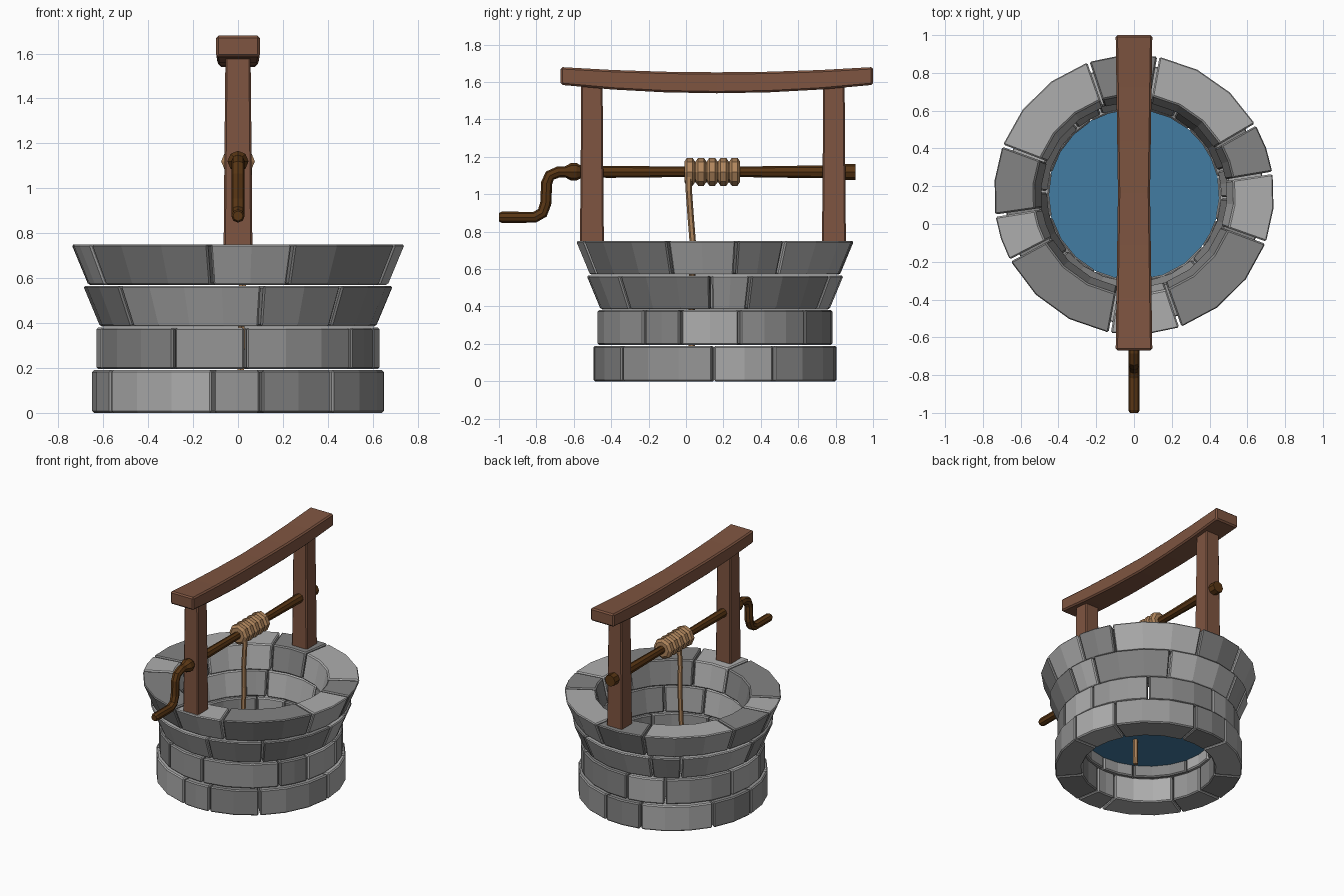
import bpy, bmesh, math
from mathutils import Vector

if "Cube" in bpy.data.objects:
    bpy.data.objects.remove(bpy.data.objects["Cube"])

CY = 0.155  # well centre in y


def mat(name, r, g, b):
    m = bpy.data.materials.new(name)
    m.diffuse_color = (r, g, b, 1)
    m.use_nodes = True
    m.node_tree.nodes["Principled BSDF"].inputs["Base Color"].default_value = m.diffuse_color
    return m


LIGHT = mat("light_stone", 0.42, 0.42, 0.42)
MID = mat("mid_stone", 0.30, 0.30, 0.30)
DARK = mat("dark_stone", 0.23, 0.23, 0.23)
WOOD = mat("timber", 0.21, 0.09, 0.052)
DARKWOOD = mat("dark_wood", 0.10, 0.037, 0.007)
ROPE = mat("rope", 0.44, 0.24, 0.11)
WATER = mat("water", 0.055, 0.20, 0.36)


def finish(bm, name, mats, bevel=0):
    bmesh.ops.recalc_face_normals(bm, faces=bm.faces)
    me = bpy.data.meshes.new(name)
    bm.to_mesh(me)
    bm.free()
    for m in mats:
        me.materials.append(m)
    ob = bpy.data.objects.new(name, me)
    bpy.context.collection.objects.link(ob)
    if bevel:
        b = ob.modifiers.new("bevel", "BEVEL")
        b.width, b.segments = bevel, 1
        b.limit_method = "ANGLE"
        b.angle_limit = math.radians(35)
    return ob


def loft(bm, sections, mi=0):
    """Skin a list of equal-length closed cross-sections and cap both ends."""
    rows = [[bm.verts.new(p) for p in s] for s in sections]
    n = len(rows[0])
    faces = [bm.faces.new(rows[0]), bm.faces.new(rows[-1])]
    for a, b in zip(rows, rows[1:]):
        for i in range(n):
            j = (i + 1) % n
            faces.append(bm.faces.new((a[i], a[j], b[j], b[i])))
    for f in faces:
        f.material_index = mi


def stone_ring(name, z0, z1, out0, out1, in0, in1, joints, shades):
    """Course of separate stones between the given joint angles."""
    bm = bmesh.new()
    for k, a in enumerate(joints):
        b = joints[(k + 1) % len(joints)]
        if b < a:
            b += 360
        a, b = a + 0.5, b - 0.5
        n = max(2, math.ceil((b - a) / 17))
        secs = []
        for i in range(n + 1):
            t = math.radians(a + (b - a) * i / n)
            c, s = math.cos(t), math.sin(t)
            secs.append([(r * c, CY + r * s, z) for r, z in
                         ((out0, z0), (out1, z1), (in1, z1), (in0, z0))])
        loft(bm, secs, int(shades[k]))
    finish(bm, name, [LIGHT, MID, DARK], 0.008)


def tube(name, pts, m, sides=8):
    """Faceted tube through (x, y, z, radius) points."""
    cu = bpy.data.curves.new(name, "CURVE")
    cu.dimensions = "3D"
    cu.bevel_depth = 1
    cu.bevel_resolution = (sides - 4) // 2
    cu.use_fill_caps = True
    sp = cu.splines.new("POLY")
    sp.points.add(len(pts) - 1)
    for p, (x, y, z, r) in zip(sp.points, pts):
        p.co = (x, y, z, 1)
        p.radius = r
    sp.use_smooth = False
    cu.materials.append(m)
    ob = bpy.data.objects.new(name, cu)
    bpy.context.collection.objects.link(ob)
    bpy.ops.object.select_all(action="DESELECT")
    ob.select_set(True)
    bpy.context.view_layer.objects.active = ob
    bpy.ops.object.convert(target="MESH")
    for p in bpy.context.object.data.polygons:
        p.use_smooth = False


# stone courses, bottom to top
stone_ring("base_course", 0, 0.19, 0.65, 0.65, 0.46, 0.46,
           [29, 80, 105, 150, 180, 209, 260, 279, 310, 359], "1202101210")
stone_ring("second_course", 0.195, 0.38, 0.63, 0.63, 0.45, 0.45,
           [12, 50, 95, 120, 165, 195, 243, 273, 323, 343], "1201021120")
stone_ring("third_course", 0.385, 0.565, 0.615, 0.69, 0.46, 0.50,
           [16, 63, 112, 130, 178, 220, 279, 312, 358], "201020120")
stone_ring("rim_course", 0.57, 0.75, 0.67, 0.745, 0.49, 0.53,
           [9, 30, 80, 109, 159.5, 188.6, 208, 260, 289.3, 340], "2020202020")

# water surface
bm = bmesh.new()
bmesh.ops.create_circle(bm, cap_ends=True, segments=24, radius=0.455)
bmesh.ops.translate(bm, verts=bm.verts, vec=(0, CY, 0.28))
finish(bm, "water", [WATER])

# tapered posts
for name, y in (("front_post", -0.503), ("back_post", 0.791)):
    bm = bmesh.new()
    loft(bm, [[(sx * w, y + sy * d, z) for sx, sy in
               ((-1, -1), (1, -1), (1, 1), (-1, 1))]
              for z, w, d in ((0.74, 0.064, 0.064), (1.2, 0.06, 0.06), (1.59, 0.056, 0.057))])
    finish(bm, name, [WOOD], 0.008)

# sagging top beam
bm = bmesh.new()
secs = []
for i in range(7):
    t = -1 + i / 3
    y = 0.165 + 0.835 * t
    top, bot, w = 1.652 + 0.028 * t * t, 1.54 + 0.045 * t * t, 0.085 + 0.012 * abs(t)
    secs.append([(-w, y, bot), (w, y, bot), (w, y, top), (-w, y, top)])
loft(bm, secs)
finish(bm, "top_beam", [WOOD], 0.01)

# axle with bent crank handle, and its two collars
path = [(-1.0, 0.877, 0.022), (-0.985, 0.877, 0.03), (-0.81, 0.877, 0.03),
        (-0.768, 0.9, 0.03), (-0.75, 0.95, 0.03), (-0.745, 1.06, 0.03),
        (-0.728, 1.1, 0.03), (-0.68, 1.12, 0.03), (-0.4, 1.12, 0.032),
        (0.15, 1.12, 0.026), (0.7, 1.12, 0.034), (0.9, 1.12, 0.03)]
tube("axle_and_crank", [(0, y, z, r) for y, z, r in path], DARKWOOD)
tube("front_collar", [(0, y, 1.12, r) for y, r in
     ((-0.645, 0.03), (-0.615, 0.047), (-0.585, 0.047), (-0.555, 0.03))], DARKWOOD)
tube("back_collar", [(0, y, 1.12, 0.043) for y in (0.84, 0.905)], DARKWOOD)

# rope wraps on the axle
coil = []
for i in range(5):
    y = -0.01 + 0.06 * i
    coil += [(0, y + 0.002, 1.12, 0.056), (0, y + 0.015, 1.12, 0.075),
             (0, y + 0.045, 1.12, 0.075), (0, y + 0.058, 1.12, 0.056)]
tube("rope_coil", coil, ROPE)

# hanging rope reaching below the water
tube("hanging_rope", [(0.05, 0.015, 1.12, 0.017), (0.045, 0.015, 1.02, 0.017),
                      (0.03, 0.025, 0.88, 0.017), (0.025, 0.038, 0.72, 0.017),
                      (0.015, 0.03, 0.4, 0.017), (0.01, 0.03, 0.09, 0.017)], ROPE, 6)
